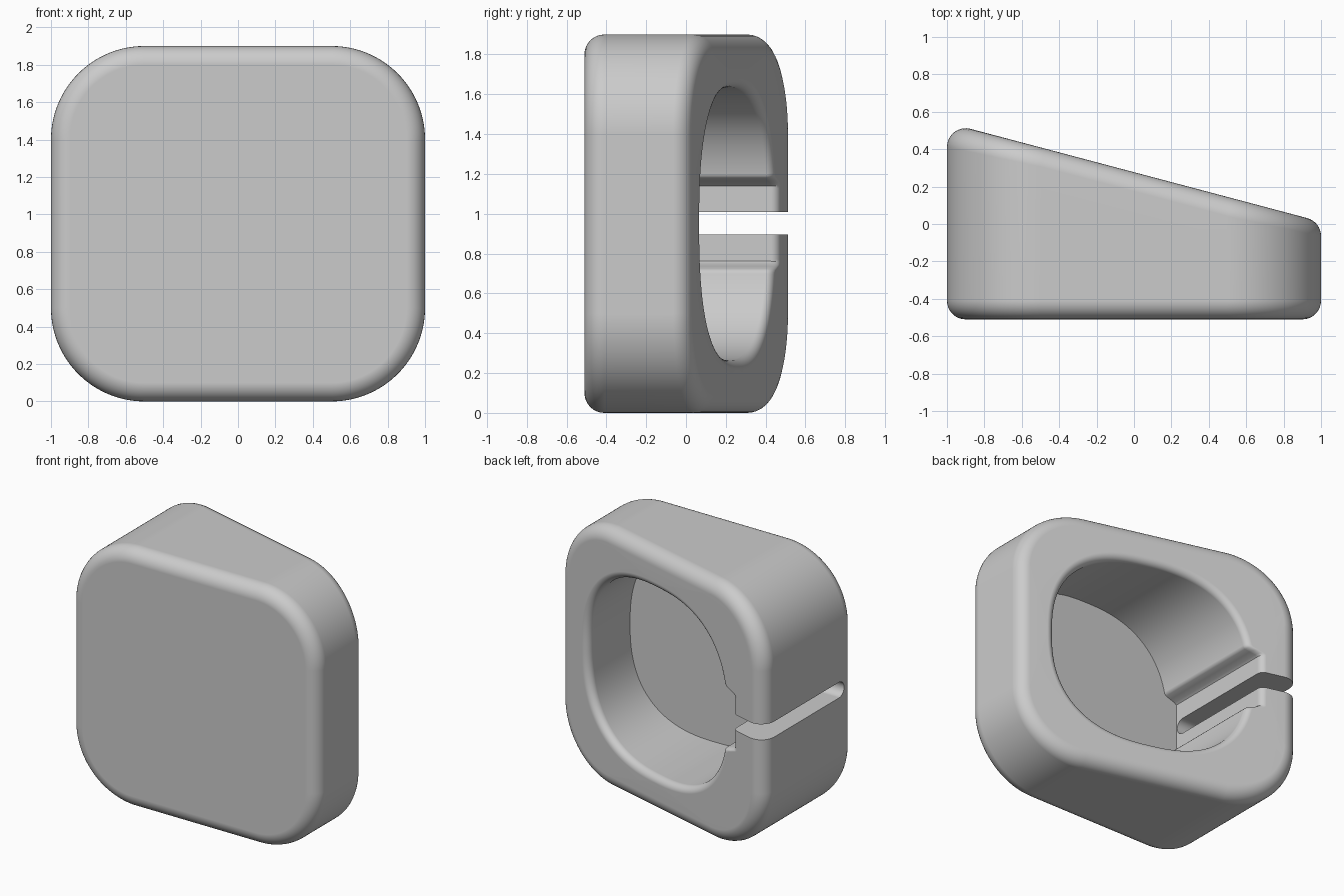
import bpy, bmesh, math
from mathutils import Vector

cube = bpy.data.objects.get("Cube")
if cube:
    bpy.data.objects.remove(cube, do_unlink=True)

SLOPE, BACK_Y, FRONT_Y, FLOOR_Y = 0.265, 0.277, -0.51, -0.41
MID_Z = 0.95
PER_CORNER = 90
BACK_NORMAL = Vector((SLOPE, 1, 0)).normalized()
SEC = math.sqrt(1 + SLOPE * SLOPE)


def signed_pow(v, e):
    return math.copysign(abs(v) ** e, v)


def outer_outline():
    """Rounded rectangle as (point, outward normal) pairs."""
    out, r = [], 0.5
    for corner in range(4):
        sx = 1 if corner in (0, 3) else -1
        sz = 1 if corner < 2 else -1
        centre = Vector((sx * (1 - r), 0, MID_Z + sz * (0.95 - r)))
        for j in range(PER_CORNER):
            a = math.pi / 2 * (corner + j / (PER_CORNER - 1))
            n = Vector((math.cos(a), 0, math.sin(a)))
            out.append((centre + n * r, n))
    return out


def cavity_outline():
    """Soft square with a shallow recess on the side of the slot."""
    out, half, power = [], 0.685, 2.5
    total = 4 * PER_CORNER
    for k in range(total):
        a = 2 * math.pi * (k + 0.5) / total
        c, s = math.cos(a), math.sin(a)
        x = 0.055 + half * signed_pow(c, 2 / power)
        z = half * signed_pow(s, 2 / power)
        e = 2 - 2 / power
        n = Vector((signed_pow(c, e), 0, signed_pow(s, e))).normalized()
        if c < 0:
            t = min(1, max(0, (0.235 - abs(z)) / 0.045))
            t = t * t * (3 - 2 * t)
            x += t * (-0.71 - x)
        out.append((Vector((x, 0, MID_Z + z)), n))
    return out


def fillet(outline, radius, side, start, end, back, steps=8):
    """Rings of a rolling-ball rounding between a wall and a flat face."""
    rings = []
    for i in range(steps + 1):
        ring = []
        for p, n in outline:
            c = p + n * radius * side
            c.y = BACK_Y - SLOPE * c.x - radius * SEC if back else FRONT_Y + radius
            ring.append(c + start(n).slerp(end(n), i / steps) * radius)
        rings.append(ring)
    return rings


def mesh_object(name, bm):
    bmesh.ops.recalc_face_normals(bm, faces=bm.faces)
    mesh = bpy.data.meshes.new(name)
    bm.to_mesh(mesh)
    bm.free()
    obj = bpy.data.objects.new(name, mesh)
    bpy.context.collection.objects.link(obj)
    return obj


# Body: one skin from the cavity floor, over the rim and back, to the front
outer, cavity = outer_outline(), cavity_outline()
rings = [[Vector((p.x, FLOOR_Y, p.z)) for p, n in cavity]]
rings += fillet(cavity, 0.05, 1, lambda n: -n, lambda n: BACK_NORMAL, True)
rings += fillet(outer, 0.1, -1, lambda n: BACK_NORMAL, lambda n: n, True)
rings += fillet(outer, 0.1, -1, lambda n: n, lambda n: Vector((0, -1, 0)), False)

bm = bmesh.new()
loops = [[bm.verts.new(v) for v in ring] for ring in rings]
for a, b in zip(loops, loops[1:]):
    for i in range(len(a)):
        j = (i + 1) % len(a)
        bm.faces.new((a[i], a[j], b[j], b[i]))
bm.faces.new(loops[0])
bm.faces.new(loops[-1])
body = mesh_object("wedge_body", bm)

# Slot cutter: round-ended profile swept through the thick wall
bm = bmesh.new()
r, end_y = 0.057, -0.40
profile = [(0.9, r), (0.9, -r)]
for i in range(13):
    a = -math.pi / 2 - math.pi * i / 12
    profile.append((end_y + r + r * math.cos(a), r * math.sin(a)))
face = bm.faces.new([bm.verts.new((-1.2, y, 0.953 + z)) for y, z in profile])
swept = bmesh.ops.extrude_face_region(bm, geom=[face])["geom"]
bmesh.ops.translate(bm, vec=(0.9, 0, 0),
                    verts=[v for v in swept if isinstance(v, bmesh.types.BMVert)])
cutter = mesh_object("slot_cutter", bm)
cutter.hide_render = True

bpy.ops.object.select_all(action='DESELECT')
bpy.context.view_layer.objects.active = body
body.select_set(True)
cut = body.modifiers.new("slot", 'BOOLEAN')
cut.operation, cut.solver, cut.object = 'DIFFERENCE', 'EXACT', cutter
bpy.ops.object.modifier_apply(modifier=cut.name)
bpy.data.objects.remove(cutter, do_unlink=True)

# Plain grey finish, smooth with crisp slot and floor edges
grey = bpy.data.materials.new("light_grey")
grey.use_nodes = True
colour = (0.6, 0.6, 0.6, 1)
grey.diffuse_color = colour
grey.node_tree.nodes["Principled BSDF"].inputs["Base Color"].default_value = colour
body.data.materials.clear()
body.data.materials.append(grey)
bpy.ops.object.shade_smooth_by_angle(angle=math.radians(35))
weighted = body.modifiers.new("clean_shading", 'WEIGHTED_NORMAL')
weighted.keep_sharp = True
